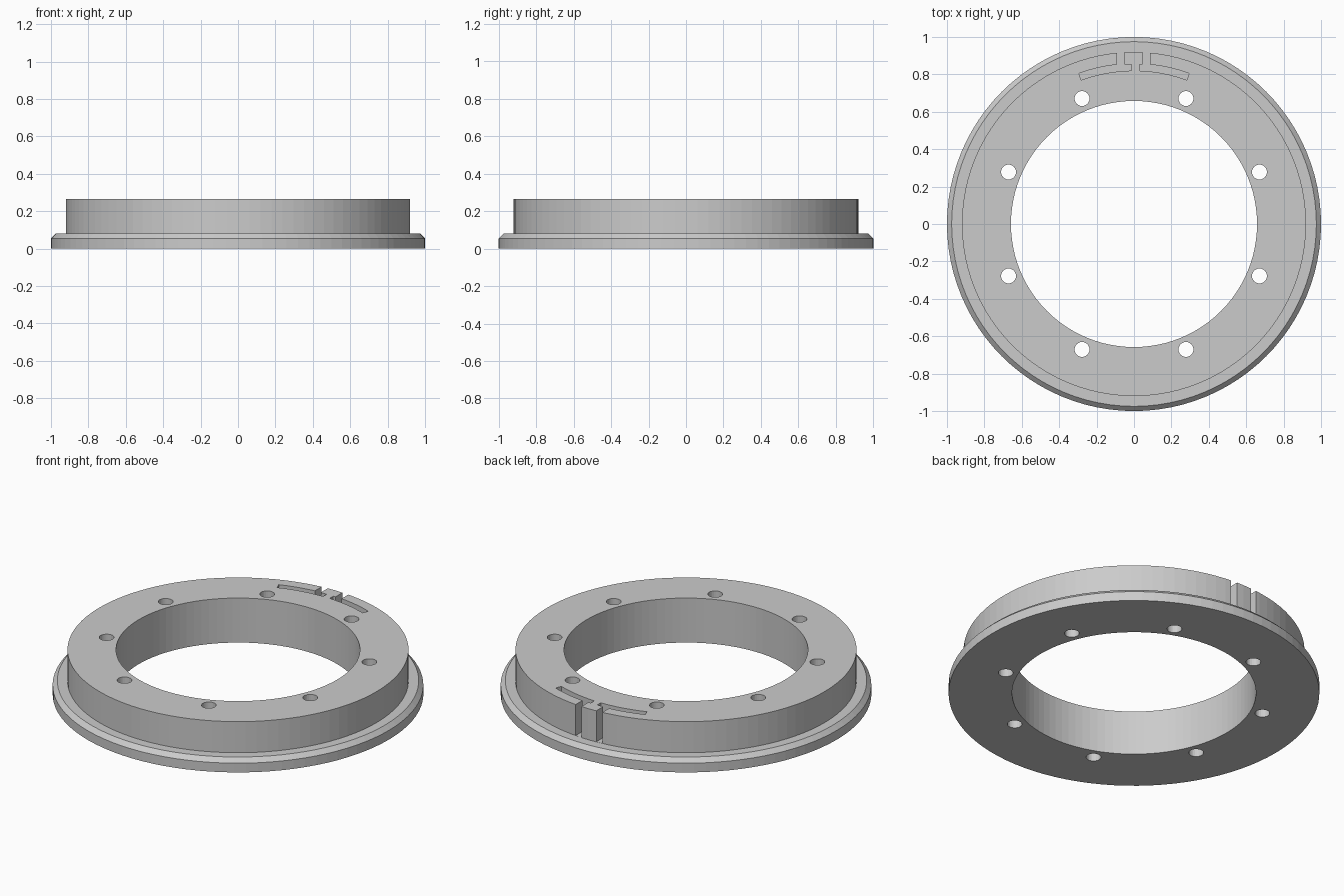
import bpy, bmesh, math

if "Cube" in bpy.data.objects:
    bpy.data.objects.remove(bpy.data.objects["Cube"])

SEG = 96
grey = bpy.data.materials.new("plain_grey")
grey.diffuse_color = (0.6, 0.6, 0.6, 1)
grey.use_nodes = True
grey.node_tree.nodes["Principled BSDF"].inputs["Base Color"].default_value = grey.diffuse_color


def make(name, bm):
    bmesh.ops.recalc_face_normals(bm, faces=bm.faces)
    me = bpy.data.meshes.new(name)
    bm.to_mesh(me)
    bm.free()
    me.materials.append(grey)
    ob = bpy.data.objects.new(name, me)
    bpy.context.collection.objects.link(ob)
    return ob


def prism(bm, pts, z0, z1):
    lo = [bm.verts.new((x, y, z0)) for x, y in pts]
    hi = [bm.verts.new((x, y, z1)) for x, y in pts]
    n = len(pts)
    bm.faces.new(lo[::-1])
    bm.faces.new(hi)
    for i in range(n):
        j = (i + 1) % n
        bm.faces.new((lo[i], lo[j], hi[j], hi[i]))


# Flanged ring: revolved cross-section (radius, height)
profile = [(0.658, 0), (1, 0), (1, 0.055), (0.975, 0.08),
           (0.92, 0.08), (0.92, 0.265), (0.658, 0.265)]
bm = bmesh.new()
rings = []
for i in range(SEG):
    a = 2 * math.pi * i / SEG
    rings.append([bm.verts.new((r * math.cos(a), r * math.sin(a), z)) for r, z in profile])
for i in range(SEG):
    p, q = rings[i], rings[(i + 1) % SEG]
    for k in range(len(profile)):
        m = (k + 1) % len(profile)
        bm.faces.new((p[k], q[k], q[m], p[m]))
ring = make("flanged_ring", bm)

# Cutter: eight bolt holes
bm = bmesh.new()
for i in range(8):
    a = math.radians(22.5 + 45 * i)
    cx, cy = 0.726 * math.cos(a), 0.726 * math.sin(a)
    prism(bm, [(cx + 0.04 * math.cos(t * math.pi / 12), cy + 0.04 * math.sin(t * math.pi / 12))
               for t in range(24)], -0.1, 0.4)
holes = make("bolt_hole_cutter", bm)


# Cutter: curved slots either side of the T-shaped tab, open to the rim
def arc(r, x0, x1, n=8):
    a0, a1 = math.asin(x0 / r), math.asin(x1 / r)
    return [(r * math.sin(a0 + (a1 - a0) * i / n), r * math.cos(a0 + (a1 - a0) * i / n))
            for i in range(n + 1)]


bm = bmesh.new()
for side, stem, block, wall in ((-1, 0.013, 0.052, 0.09), (1, 0.03, 0.045, 0.085)):
    pts = (arc(0.82, stem, 0.282) + arc(0.857, 0.295, wall)
           + [(wall, 0.94), (block, 0.94), (block, 0.853), (stem, 0.853)])
    prism(bm, [(side * x, y) for x, y in pts], 0.0805, 0.4)
slots = make("slot_cutter", bm)

for cutter in (holes, slots):
    mod = ring.modifiers.new(cutter.name, "BOOLEAN")
    mod.operation = "DIFFERENCE"
    mod.solver = "EXACT"
    mod.object = cutter
    cutter.hide_render = True
    cutter.hide_set(True)
